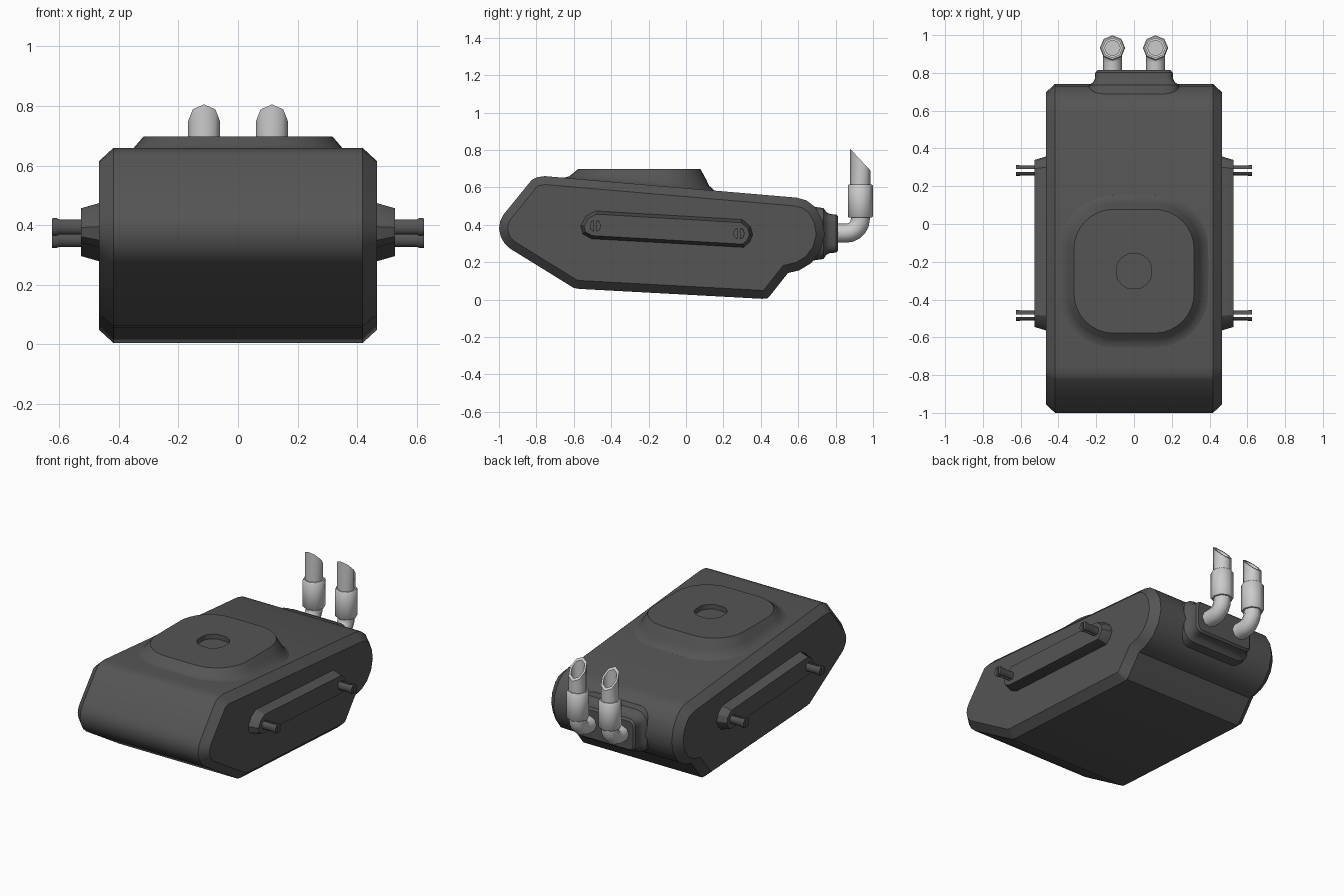
import bpy, bmesh, math
from mathutils import Vector

if "Cube" in bpy.data.objects:
    bpy.data.objects.remove(bpy.data.objects["Cube"])

dark = bpy.data.materials.new("dark_grey")
dark.diffuse_color = (0.09, 0.09, 0.09, 1)
dark.use_nodes = True
dark.node_tree.nodes["Principled BSDF"].inputs["Base Color"].default_value = dark.diffuse_color


def loft(name, rings, mat=None, angle=30):
    """Bridge equal-length point rings and cap both ends."""
    bm = bmesh.new()
    vs = [[bm.verts.new(p) for p in r] for r in rings]
    n = len(rings[0])
    for a, b in zip(vs, vs[1:]):
        for i in range(n):
            j = (i + 1) % n
            bm.faces.new((a[i], a[j], b[j], b[i]))
    bm.faces.new(vs[0])
    bm.faces.new(vs[-1])
    bmesh.ops.recalc_face_normals(bm, faces=bm.faces[:])
    me = bpy.data.meshes.new(name)
    bm.to_mesh(me)
    bm.free()
    ob = bpy.data.objects.new(name, me)
    bpy.context.collection.objects.link(ob)
    if mat:
        me.materials.append(mat)
    bpy.ops.object.select_all(action='DESELECT')
    bpy.context.view_layer.objects.active = ob
    ob.select_set(True)
    bpy.ops.object.shade_smooth_by_angle(angle=math.radians(angle))
    return ob


def inset(pts, d):
    """Mitred inward offset of a counter-clockwise outline."""
    out, n = [], len(pts)
    for i in range(n):
        p, q, r = (Vector(pts[k % n]) for k in (i - 1, i, i + 1))
        e1, e2 = (q - p).normalized(), (r - q).normalized()
        n1, n2 = Vector((-e1.y, e1.x)), Vector((-e2.y, e2.x))
        out.append(tuple(q + (n1 + n2) * d / (1 + n1.dot(n2))))
    return out


def at_x(pts, x):
    return [(x, y, z) for y, z in pts]


def round_rect(hx, hy, r, seg=8):
    pts = []
    for k, (sx, sy) in enumerate([(1, 1), (-1, 1), (-1, -1), (1, -1)]):
        for i in range(seg + 1):
            a = math.pi / 2 * (k + i / seg)
            pts.append((sx * (hx - r) + r * math.cos(a), sy * (hy - r) + r * math.sin(a)))
    return pts


# Hull: side profile with chamfered flanks
hull = [(-0.80, 0.653), (-0.825, 0.64), (-0.975, 0.455), (-0.993, 0.42), (-1.0, 0.38),
        (-0.99, 0.335), (-0.97, 0.30), (-0.94, 0.272), (-0.60, 0.062), (-0.57, 0.057),
        (0.41, 0.004), (0.435, 0.007), (0.453, 0.025), (0.545, 0.142), (0.605, 0.156),
        (0.67, 0.195), (0.72, 0.262), (0.742, 0.345), (0.73, 0.425), (0.69, 0.495),
        (0.645, 0.53), (0.59, 0.545), (-0.755, 0.660)]
cap = inset(hull, 0.045)
loft("hull", [at_x(cap, -0.467), at_x(hull, -0.418), at_x(hull, 0.418), at_x(cap, 0.467)], dark)

# Turret base: flared rounded square on the sloping deck, with a round socket
TY, TOP = -0.25, 0.697
rings = []
for off, h in [(0.09, -0.1), (0.068, 0.04), (0.045, 0.22), (0.03, 0.5), (0, 1)]:
    ring = []
    for x, y in round_rect(0.318 + off, 0.328 + off, 0.21 + off):
        deck = 0.5955 - 0.0855 * (y + TY)
        ring.append((x, y + TY, deck + (TOP - deck) * h))
    rings.append(ring)
for z in (TOP, TOP - 0.03):
    rings.append([(p[0] * s, TY + (p[1] - TY) * s, z) for p in rings[4]
                  for s in [0.095 / math.hypot(p[0], p[1] - TY)]])
loft("turret_base", rings, dark)

# Side mounts: long octagonal blocks with two split pegs each
mount = [(-0.485, 0.474), (-0.535, 0.445), (-0.563, 0.395), (-0.552, 0.350), (-0.505, 0.325),
         (0.308, 0.279), (0.340, 0.306), (0.357, 0.345), (0.345, 0.390), (0.300, 0.428)]
half_disc = [(0.03 * math.cos(a), 0.03 * math.sin(a))
             for a in (math.pi * (i / 8 - 0.5) for i in range(9))]
for side, label in ((1, "right"), (-1, "left")):
    loft(f"side_mount_{label}", [at_x(mount, side * 0.45), at_x(mount, side * 0.467),
                                 at_x(inset(mount, 0.017), side * 0.527)], dark)
    for py, pz, end in ((-0.485, 0.394, "front"), (0.283, 0.353, "rear")):
        for half in (1, -1):
            loft(f"peg_{end}_{label}",
                 [[(side * x, py + half * (0.007 + y * 0.75), pz + z * s)
                   for y, z in ((a * s, b) for a, b in half_disc)]
                  for x, s in ((0.51, 0.85), (0.60, 0.85), (0.61, 1.0), (0.625, 0.97))], dark)

# Rear exhaust plate: flared foot, rounded rectangle face
loft("exhaust_plate",
     [[(x, y, 0.353 + z) for x, z in round_rect(0.205 + o, 0.102 + o, 0.04 + max(o, -0.01), 4)]
      for y, o in ((0.66, 0.045), (0.735, 0.034), (0.75, 0.012), (0.77, 0.002),
                   (0.802, 0.0), (0.814, -0.012))], dark)

# Exhaust pipes: eight-sided elbow, sleeve and slant-cut hollow tip
PY = 0.932


def pipe_ring(cx, cy, cz, r, tilt, slope=0):
    ring = []
    for i in range(8):
        a = math.pi / 4 * i
        u, v = r * math.cos(a), r * math.sin(a)
        ring.append((cx + u, cy + v * math.sin(tilt),
                     cz - v * math.cos(tilt) - slope * v))
    return ring


UP = math.pi / 2
for cx, label in ((0.114, "right"), (-0.114, "left")):
    rings = [pipe_ring(cx, 0.78, 0.355, 0.051, 0)]
    for i in range(6):
        t = UP * i / 5
        rings.append(pipe_ring(cx, 0.857 + 0.075 * math.sin(t), 0.43 - 0.075 * math.cos(t), 0.051, t))
    for z, r, slope in ((0.438, 0.051, 0), (0.438, 0.061, 0), (0.444, 0.067, 0), (0.61, 0.067, 0),
                        (0.616, 0.061, 0), (0.616, 0.054, 0), (0.748, 0.054, 1.07),
                        (0.748, 0.041, 1.07), (0.63, 0.041, 0)):
        rings.append(pipe_ring(cx, PY, z, r, UP, slope))
    loft(f"exhaust_pipe_{label}", rings, angle=46)
